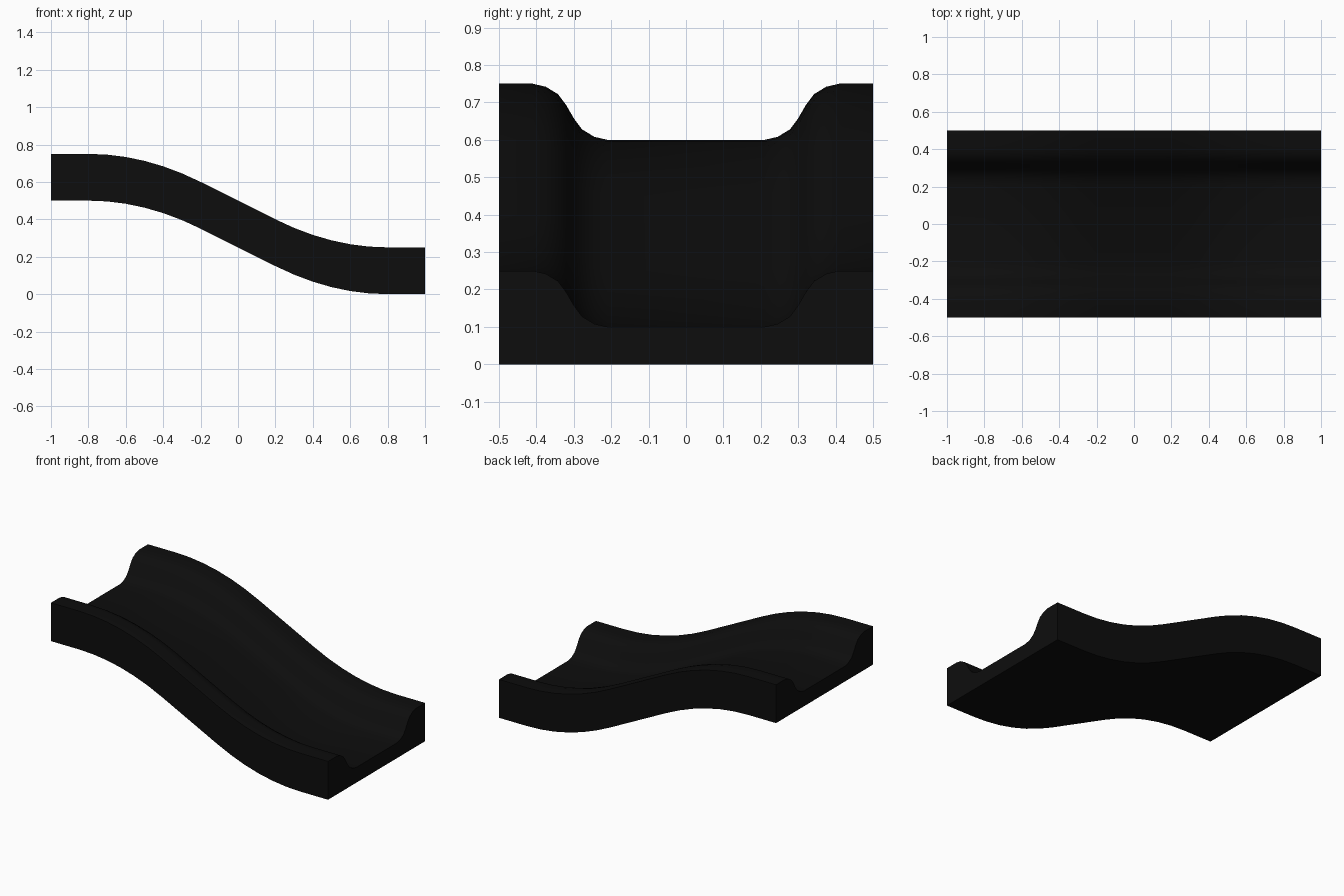
import bpy
import bmesh
import math

cube = bpy.data.objects.get("Cube")
if cube:
    bpy.data.objects.remove(cube, do_unlink=True)

# Black material
black = bpy.data.materials.new("black")
colour = (0.004, 0.004, 0.004, 1)
black.diffuse_color = colour
black.use_nodes = True
bsdf = black.node_tree.nodes["Principled BSDF"]
bsdf.inputs["Base Color"].default_value = colour

# Half of the trough cross-section (y, z), mirrored into a closed outline
half = [(0.5, 0), (0.5, 0.25), (0.41, 0.25), (0.375, 0.242), (0.342, 0.222),
        (0.321, 0.194), (0.299, 0.156), (0.278, 0.128), (0.245, 0.108), (0.21, 0.1)]
profile = half + [(-y, z) for y, z in reversed(half)]


def drop(x):
    """Height of the underside: flat ends, parabolic bends, straight slope."""
    if x > 0:
        return 0.5 - drop(-x)
    if x < -0.8:
        return 0.5
    if x < -0.2:
        return 0.5 - 0.15 * ((x + 0.8) / 0.6) ** 2
    return 0.25 - 0.5 * x


# Slide: sweep the cross-section along the S-shaped path
stations = [-1] + [-0.8 + 0.1 * i for i in range(7)]
stations += [-x for x in reversed(stations)]
bm = bmesh.new()
rings = [[bm.verts.new((x, y, z + drop(x))) for y, z in profile] for x in stations]
n = len(profile)
for a, b in zip(rings, rings[1:]):
    for i in range(n):
        j = (i + 1) % n
        bm.faces.new((a[i], a[j], b[j], b[i]))
bm.faces.new(rings[0])
bm.faces.new(rings[-1])
bmesh.ops.recalc_face_normals(bm, faces=bm.faces)

mesh = bpy.data.meshes.new("slide")
bm.to_mesh(mesh)
bm.free()
mesh.materials.append(black)
slide = bpy.data.objects.new("slide", mesh)
bpy.context.collection.objects.link(slide)

# Smooth curves, sharp outer edges
bpy.ops.object.select_all(action="DESELECT")
slide.select_set(True)
bpy.context.view_layer.objects.active = slide
bpy.ops.object.shade_smooth_by_angle(angle=math.radians(40))
